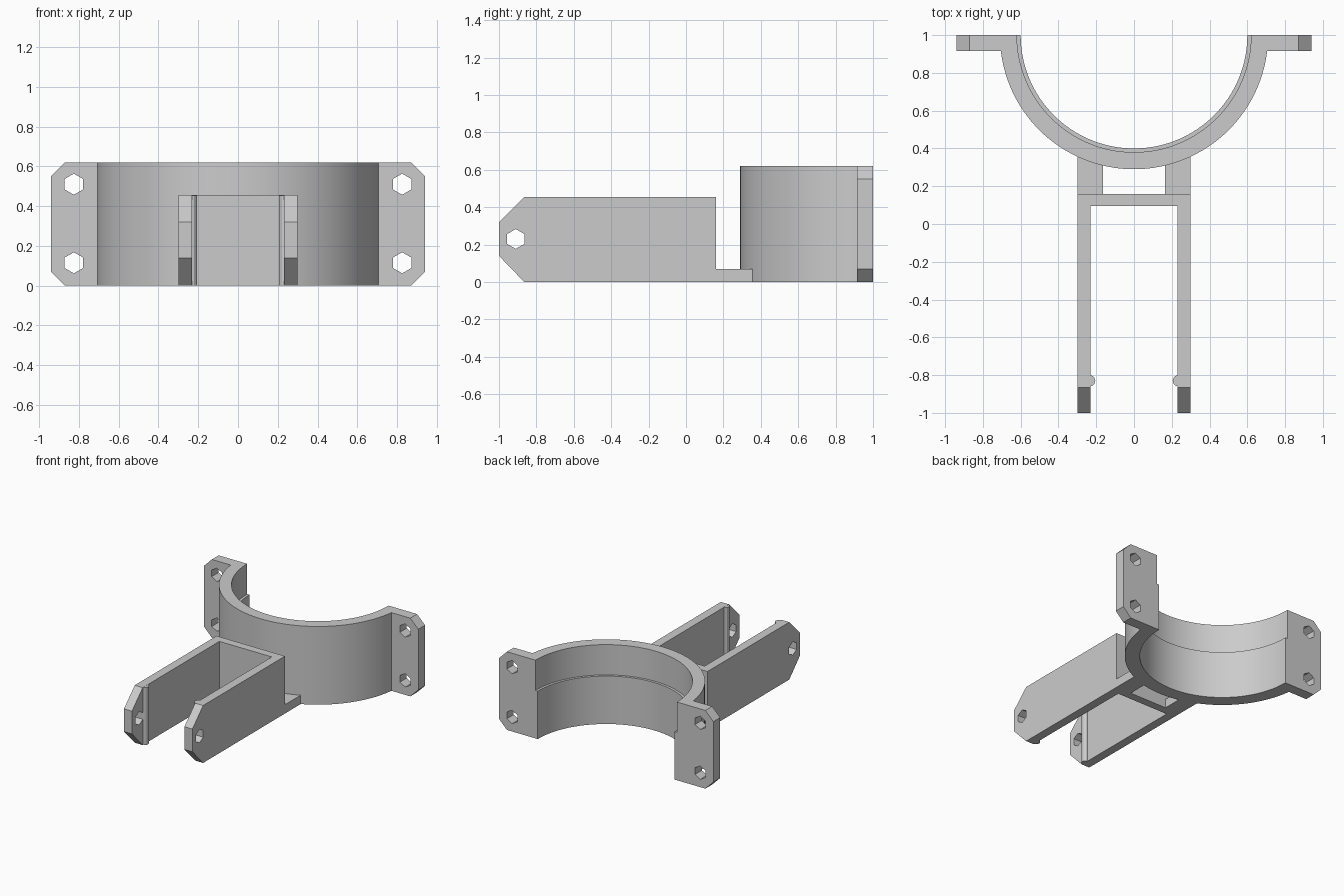
import bpy, bmesh
from math import sin, cos, pi, sqrt, radians
from mathutils import Vector

cube = bpy.data.objects.get("Cube")
if cube:
    bpy.data.objects.remove(cube, do_unlink=True)

# Single plain grey
grey = bpy.data.materials.new("plain_grey")
grey.use_nodes = True
COLOUR = (0.6, 0.6, 0.6, 1)
grey.diffuse_color = COLOUR
grey.node_tree.nodes["Principled BSDF"].inputs["Base Color"].default_value = COLOUR

HEIGHT, ARM_H = 0.62, 0.455          # clamp and arm heights
R_OUT, R_TOP, R_LOW = 0.71, 0.62, 0.60
STEP_Z = 0.38                        # ledge inside the clamp
ARM_IN, ARM_OUT = 0.23, 0.30
WALL_FRONT, WALL_BACK = 0.095, 0.16


def finish(name, bm, mirror=False):
    bmesh.ops.recalc_face_normals(bm, faces=bm.faces)
    mesh = bpy.data.meshes.new(name)
    bm.to_mesh(mesh)
    bm.free()
    mesh.materials.append(grey)
    obj = bpy.data.objects.new(name, mesh)
    bpy.context.collection.objects.link(obj)
    if mirror:
        mod = obj.modifiers.new("mirror", "MIRROR")
        mod.use_mirror_merge = False
    return obj


def prism(name, outline, axis, start, end, holes=(), mirror=True):
    """Extrude a flat outline, with optional holes, along axis 0, 1 or 2."""
    bm = bmesh.new()

    def place(p):
        co = list(p)
        co.insert(axis, start)
        return bm.verts.new(co)

    edges = []
    for loop in (outline, *holes):
        verts = [place(p) for p in loop]
        edges += [bm.edges.new((v, verts[i - 1])) for i, v in enumerate(verts)]
    bmesh.ops.triangle_fill(bm, edges=edges, use_beauty=True)
    out = bmesh.ops.extrude_face_region(bm, geom=bm.faces[:])
    shift = Vector((0, 0, 0))
    shift[axis] = end - start
    moved = [g for g in out["geom"] if isinstance(g, bmesh.types.BMVert)]
    bmesh.ops.translate(bm, verts=moved, vec=shift)
    return finish(name, bm, mirror)


def ring(a, b, r, n, turn=0.0):
    return [(a + r * cos(turn + 2 * pi * i / n), b + r * sin(turn + 2 * pi * i / n))
            for i in range(n)]


def hexagon(a, b):
    return ring(a, b, 0.053, 6, pi / 2)


def rect(a0, a1, b0, b1):
    return [(a0, b0), (a1, b0), (a1, b1), (a0, b1)]


# Half-round clamp with an inner ledge, spun about its own centre
bm = bmesh.new()
section = [(R_LOW, 0), (R_OUT, 0), (R_OUT, HEIGHT), (R_TOP, HEIGHT),
           (R_TOP, STEP_Z), (R_LOW, STEP_Z)]
vs = [bm.verts.new((-r, 1, z)) for r, z in section]
es = [bm.edges.new((v, vs[i - 1])) for i, v in enumerate(vs)]
bmesh.ops.spin(bm, geom=vs + es, cent=(0, 1, 0), axis=(0, 0, 1),
               angle=pi, steps=64, use_duplicate=False)
bmesh.ops.holes_fill(bm, edges=[e for e in bm.edges if e.is_boundary], sides=0)
clamp = finish("half_round_clamp", bm)
clamp.data.shade_smooth()
clamp.data.set_sharp_from_angle(angle=radians(30))

# Bolt flanges with clipped corners
x0, x1, c = 0.705, 0.94, 0.07
flange = [(x0, 0), (x1 - c, 0), (x1, c), (x1, HEIGHT - c), (x1 - c, HEIGHT), (x0, HEIGHT)]
prism("bolt_flanges", flange, 1, 0.915, 1.0,
      [hexagon(0.825, 0.115), hexagon(0.825, 0.51)])

# Long side arms with tapered, drilled tips
arm = [(-1, 0.14), (-0.865, 0), (WALL_BACK, 0), (WALL_BACK, ARM_H),
       (-0.865, ARM_H), (-1, 0.32)]
prism("side_arms", arm, 0, ARM_IN, ARM_OUT, [hexagon(-0.91, 0.23)])

# Rounded retaining ridges on the inner faces of the arms
prism("retaining_ridges", ring(0.235, -0.83, 0.03, 12), 2, 0, ARM_H - 0.001)

# Cross wall joining the arms
prism("cross_wall", rect(-ARM_IN, ARM_IN, WALL_FRONT, WALL_BACK), 2, 0, ARM_H, mirror=False)

# Low feet that join the arms to the clamp, following its curve
xa, xb, n = 0.165, ARM_OUT, 6
xs = [xb + (xa - xb) * i / n for i in range(n + 1)]
foot = [(xa, WALL_BACK), (xb, WALL_BACK)]
foot += [(x, 1.002 - sqrt(R_OUT ** 2 - x ** 2)) for x in xs]
prism("joining_feet", foot, 2, 0, 0.07)
